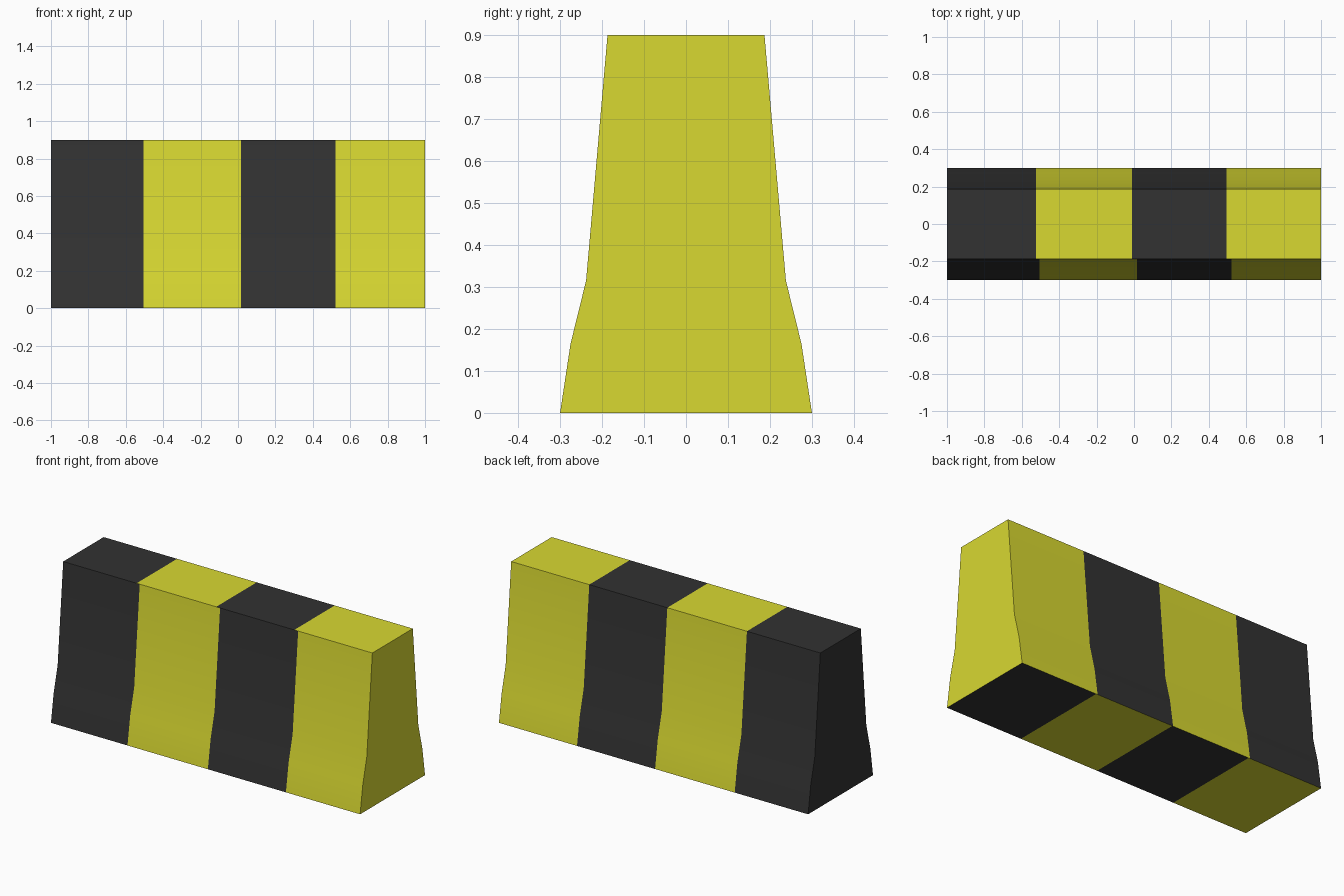
import bpy, bmesh, math

if "Cube" in bpy.data.objects:
    bpy.data.objects.remove(bpy.data.objects["Cube"])

# Two flat paint colours
def paint(name, rgb):
    m = bpy.data.materials.new(name)
    m.diffuse_color = (*rgb, 1.0)
    m.use_nodes = True
    m.node_tree.nodes["Principled BSDF"].inputs["Base Color"].default_value = m.diffuse_color
    return m

mats = [paint("dark_grey", (0.032, 0.032, 0.032)),
        paint("yellow", (0.69, 0.69, 0.031))]

# Half of the barrier cross-section: (half width, height), mirrored in y
half = [(0.30, 0.0), (0.275, 0.165), (0.238, 0.315), (0.187, 0.90)]
profile = [(-w, z) for w, z in half] + [(w, z) for w, z in reversed(half)]

# Extrude the section along x
bm = bmesh.new()
end = bm.faces.new([bm.verts.new((-1, y, z)) for y, z in profile])
ext = bmesh.ops.extrude_face_region(bm, geom=[end], use_keep_orig=True)
bmesh.ops.translate(bm, vec=(2, 0, 0),
                    verts=[g for g in ext["geom"] if isinstance(g, bmesh.types.BMVert)])
bmesh.ops.recalc_face_normals(bm, faces=bm.faces)

# Stripe borders and first colour for each side
STRIPES = {
    "front": ((-0.505, 0.015, 0.52), 0),
    "upper": ((-0.525, -0.01, 0.495), 0),   # top and back
    "base": ((-0.515, -0.005, 0.505), 1),
}

def side(f):
    n = f.normal
    if abs(n.x) > 0.9:
        return "end"
    if n.z < -0.9:
        return "base"
    return "front" if n.y < -0.5 else "upper"

# Cut the stripes into each side separately
for name, (borders, first) in STRIPES.items():
    for x in borders:
        bm.normal_update()
        faces = [f for f in bm.faces if side(f) == name]
        edges = {e for f in faces for e in f.edges}
        verts = {v for f in faces for v in f.verts}
        bmesh.ops.bisect_plane(bm, geom=list(verts) + list(edges) + faces, dist=1e-5,
                               plane_co=(x, 0, 0), plane_no=(1, 0, 0))

# Colour alternating stripes; right end yellow, left end dark
bm.normal_update()
for f in bm.faces:
    s = side(f)
    x = f.calc_center_bounds().x
    if s == "end":
        f.material_index = 1 if x > 0 else 0
    else:
        borders, first = STRIPES[s]
        f.material_index = (first + sum(x > b for b in borders)) % 2

mesh = bpy.data.meshes.new("road_barrier")
bm.to_mesh(mesh)
bm.free()
for m in mats:
    mesh.materials.append(m)
barrier = bpy.data.objects.new("road_barrier", mesh)
bpy.context.collection.objects.link(barrier)

# Soft shading over the sloped sides, crisp outer edges
bpy.context.view_layer.objects.active = barrier
barrier.select_set(True)
bpy.ops.object.shade_smooth_by_angle(angle=math.radians(30))
